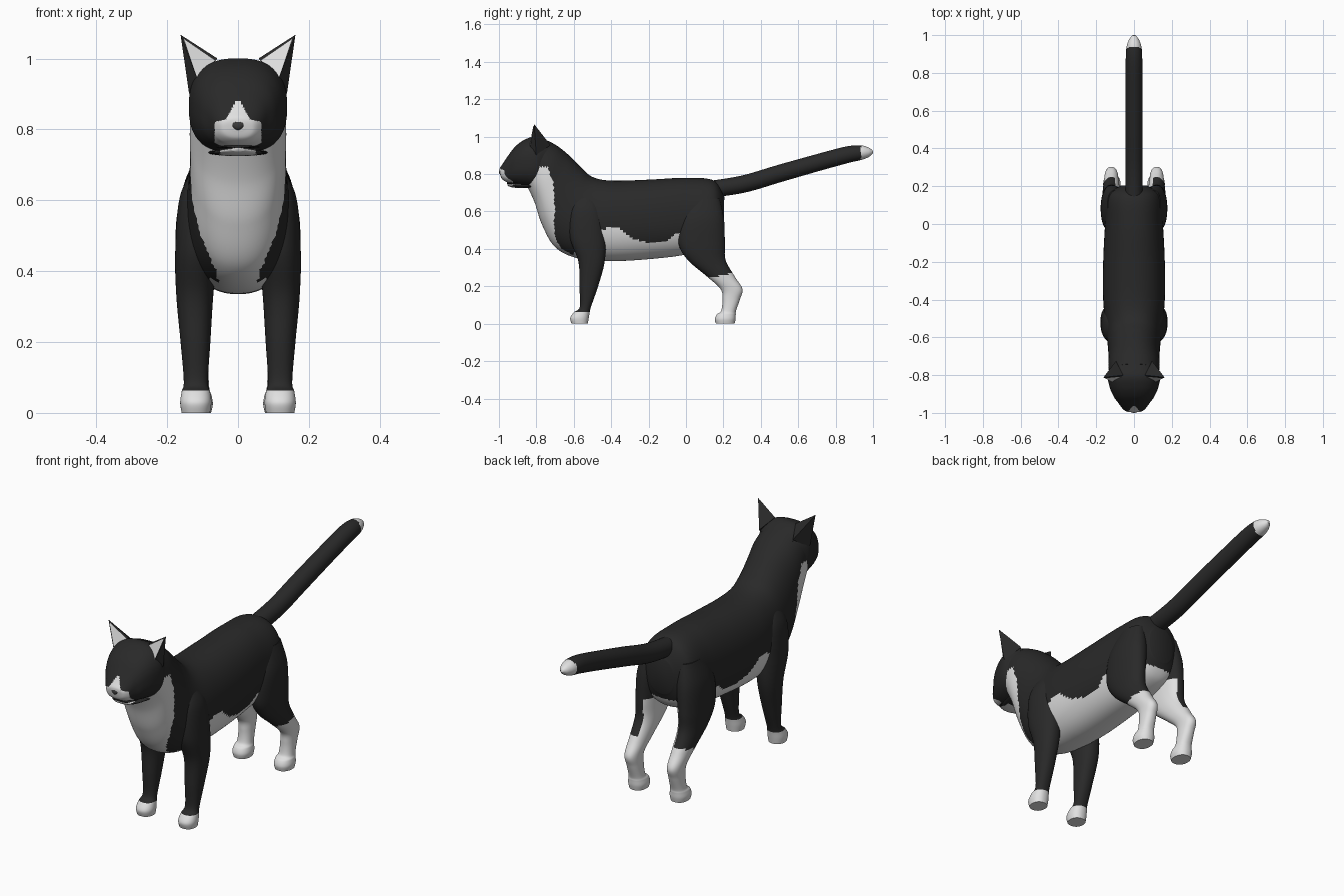
import bpy, bmesh, math
from mathutils import Vector


def material(name, rgb):
    m = bpy.data.materials.new(name)
    m.diffuse_color = (*rgb, 1)
    return m


MATS = [material("black fur", (0.022, 0.022, 0.022)),
        material("white fur", (0.75, 0.75, 0.75)),
        material("dark nose", (0.045, 0.045, 0.045))]


def lerp(x, pts):
    """Piecewise linear curve through (x, value) points."""
    if x <= pts[0][0]:
        return pts[0][1]
    for (a, va), (b, vb) in zip(pts, pts[1:]):
        if x <= b:
            return va + (vb - va) * (x - a) / (b - a)
    return pts[-1][1]


def finish(bm, name, rule, angle=50):
    bmesh.ops.recalc_face_normals(bm, faces=bm.faces)
    for f in bm.faces:
        f.material_index = rule(f.calc_center_median())
    me = bpy.data.meshes.new(name)
    bm.to_mesh(me)
    bm.free()
    for m in MATS:
        me.materials.append(m)
    ob = bpy.data.objects.new(name, me)
    bpy.context.collection.objects.link(ob)
    bpy.ops.object.select_all(action='DESELECT')
    ob.select_set(True)
    bpy.context.view_layer.objects.active = ob
    bpy.ops.object.shade_smooth_by_angle(angle=math.radians(angle))
    return ob


def loft(name, rings, rule, power=0.9, steps=8, n=64):
    """Smooth skin over rings (y1, z1, y2, z2, half width, centre x)."""
    dense = []
    for i in range(len(rings) - 1):
        q = [rings[max(0, min(len(rings) - 1, i + k))] for k in (-1, 0, 1, 2)]
        for s in range(steps):
            t = s / steps
            dense.append([b + 0.5 * t * (c - a + t * (2 * a - 5 * b + 4 * c - d
                          + t * (3 * (b - c) + d - a))) for a, b, c, d in zip(*q)])
    dense.append(rings[-1])
    bm = bmesh.new()
    loops = []
    for y1, z1, y2, z2, w, cx in dense:
        loop = []
        for k in range(n):
            a = 2 * math.pi * k / n
            ca, sa = math.cos(a), math.sin(a)
            u = math.copysign(abs(ca) ** power, ca)
            v = math.copysign(abs(sa) ** power, sa)
            loop.append(bm.verts.new((cx + w * v, (y1 + y2) / 2 + u * (y1 - y2) / 2,
                                      (z1 + z2) / 2 + u * (z1 - z2) / 2)))
        loops.append(loop)
    for a, b in zip(loops, loops[1:]):
        for k in range(n):
            j = (k + 1) % n
            bm.faces.new((a[k], a[j], b[j], b[k]))
    bm.faces.new(loops[0])
    bm.faces.new(loops[-1])
    return finish(bm, name, rule)


# Body and neck: top point, bottom point, half width
def body_rule(c):
    ax = abs(c.x)
    if c.y < -0.6:
        side = lerp(c.z, [(0.35, 0.05), (0.4, 0.062), (0.5, 0.105), (0.6, 0.13), (0.7, 0.2)])
        back = lerp(c.z, [(0.36, -0.6), (0.5, -0.67), (0.6, -0.70), (0.75, -0.71), (0.84, -0.74)])
        return int(c.z < 0.84 and ax < side and c.y < back)
    if c.y < -0.46:
        return int(ax < 0.08 and c.z < 0.5)
    line = lerp(c.y, [(-0.46, 0.49), (-0.4, 0.525), (-0.35, 0.505), (-0.29, 0.455),
                      (-0.2, 0.43), (-0.1, 0.44), (-0.06, 0.48), (0.2, 0.47)])
    return int(c.z < line)


body = [(0.205, 0.68, 0.20, 0.50, 0.07), (0.15, 0.765, 0.15, 0.42, 0.14),
        (0.0, 0.78, 0.0, 0.37, 0.153), (-0.2, 0.77, -0.2, 0.345, 0.163),
        (-0.4, 0.765, -0.4, 0.335, 0.163), (-0.5, 0.785, -0.58, 0.35, 0.15),
        (-0.56, 0.835, -0.70, 0.41, 0.14), (-0.62, 0.895, -0.77, 0.53, 0.135),
        (-0.68, 0.945, -0.81, 0.65, 0.136), (-0.74, 0.98, -0.85, 0.735, 0.13)]
loft("body", [r + (0,) for r in body], body_rule, steps=12, n=96)


# Head with white muzzle and blaze
def head_rule(c):
    ax = abs(c.x)
    muzzle = ax < 0.066 and c.z < 0.835 - 0.2 * ax and c.y < -0.925
    blaze = c.y < -0.9 and c.z > 0.8 and ax < (0.89 - c.z) * 0.55
    return int(muzzle or blaze)


head = [(-0.73, 0.97, -0.76, 0.76, 0.115), (-0.80, 1.0, -0.80, 0.73, 0.138),
        (-0.86, 0.985, -0.86, 0.735, 0.13), (-0.91, 0.95, -0.915, 0.745, 0.108),
        (-0.95, 0.90, -0.945, 0.753, 0.083), (-0.98, 0.855, -0.965, 0.76, 0.064),
        (-0.994, 0.835, -0.985, 0.775, 0.045), (-0.997, 0.822, -0.993, 0.795, 0.02)]
loft("head", [r + (0,) for r in head], head_rule, power=0.8, steps=10, n=96)

# Lower jaw, and dark mouth line above it
jaw = [(-0.82, 0.745, -0.82, 0.725, 0.085), (-0.89, 0.745, -0.89, 0.725, 0.068),
       (-0.94, 0.747, -0.935, 0.73, 0.045), (-0.955, 0.748, -0.953, 0.738, 0.02)]
loft("lower_jaw", [r + (0,) for r in jaw], lambda c: int(abs(c.x) < 0.05 and c.y < -0.87), n=32)
mouth = [(-0.86, 0.757, -0.86, 0.743, 0.07), (-0.945, 0.755, -0.945, 0.747, 0.046),
         (-0.957, 0.754, -0.957, 0.748, 0.025)]
loft("mouth", [r + (0,) for r in mouth], lambda c: 0, n=32)

# Nose
bm = bmesh.new()
bmesh.ops.create_uvsphere(bm, u_segments=20, v_segments=10, radius=1)
for v in bm.verts:
    taper = 0.018 + 0.006 * v.co.z
    v.co = Vector((v.co.x * taper, -0.992 + v.co.y * 0.008, 0.811 + v.co.z * 0.013))
finish(bm, "nose", lambda c: 2)

for s, side in ((-1, "left"), (1, "right")):
    # Ears: a hollowed cone with a white inner plate
    tip, outer, inner, low, rear = [Vector((s * x, y, z)) for x, y, z in (
        (0.162, -0.812, 1.067), (0.138, -0.80, 0.90), (0.058, -0.80, 1.0),
        (0.112, -0.835, 0.935), (0.095, -0.725, 0.955))]
    bm = bmesh.new()
    T, O, I, L, R = [bm.verts.new(p) for p in (tip, outer, inner, low, rear)]
    for f in ((T, O, L), (T, L, I), (T, R, O), (T, I, R), (O, R, I, L)):
        bm.faces.new(f)
    finish(bm, side + "_ear", lambda c: 0, 60)
    bm = bmesh.new()
    out = Vector((0, -0.004, 0.001))
    pts = [tip * 0.88 + low * 0.06 + inner * 0.06, low * 0.95 + tip * 0.05,
           inner * 0.9 + low * 0.1]
    bm.faces.new([bm.verts.new(p + out) for p in pts])
    finish(bm, side + "_inner_ear", lambda c: 1)

    # Front legs: x, front y, back y, z, half width
    front = [(0.09, -0.58, -0.50, 0.70, 0.03), (0.112, -0.62, -0.45, 0.61, 0.052),
             (0.118, -0.62, -0.43, 0.46, 0.059), (0.122, -0.575, -0.435, 0.33, 0.052),
             (0.12, -0.57, -0.47, 0.20, 0.042), (0.119, -0.568, -0.508, 0.09, 0.034),
             (0.119, -0.60, -0.515, 0.06, 0.040), (0.119, -0.619, -0.52, 0.03, 0.044),
             (0.119, -0.612, -0.525, 0.0, 0.040)]
    loft(side + "_front_leg", [(a, z, b, z, w, s * x) for x, a, b, z, w in front],
         lambda c: int(c.z < 0.063))

    # Hind legs
    hind = [(0.10, 0.03, 0.18, 0.67, 0.04), (0.112, -0.03, 0.203, 0.56, 0.06),
            (0.119, -0.04, 0.208, 0.43, 0.057), (0.12, 0.01, 0.212, 0.34, 0.051),
            (0.12, 0.115, 0.262, 0.25, 0.043), (0.12, 0.185, 0.302, 0.185, 0.036),
            (0.118, 0.195, 0.288, 0.13, 0.034), (0.117, 0.188, 0.268, 0.07, 0.036),
            (0.117, 0.165, 0.266, 0.05, 0.042), (0.117, 0.155, 0.265, 0.025, 0.046),
            (0.117, 0.16, 0.26, 0.0, 0.041)]
    loft(side + "_hind_leg", [(a, z, b, z, w, s * x) for x, a, b, z, w in hind],
         lambda c: int(c.z < 0.22 + 0.2 * c.y or (abs(c.x) < 0.1 and c.z < 0.44)))

# Tail: y, z, radius, with a white tip
tail = [(0.1, 0.715, 0.045), (0.3, 0.745, 0.046), (0.5, 0.803, 0.046), (0.7, 0.86, 0.045),
        (0.86, 0.903, 0.044), (0.94, 0.915, 0.040), (0.98, 0.918, 0.026), (1.0, 0.92, 0.008)]
loft("tail", [(y - 0.26 * r, z + r * 0.97, y + 0.26 * r * (y < 0.9), z - r * 0.97, r, 0)
              for y, z, r in tail], lambda c: int(c.y > 0.935), power=1, n=32)
